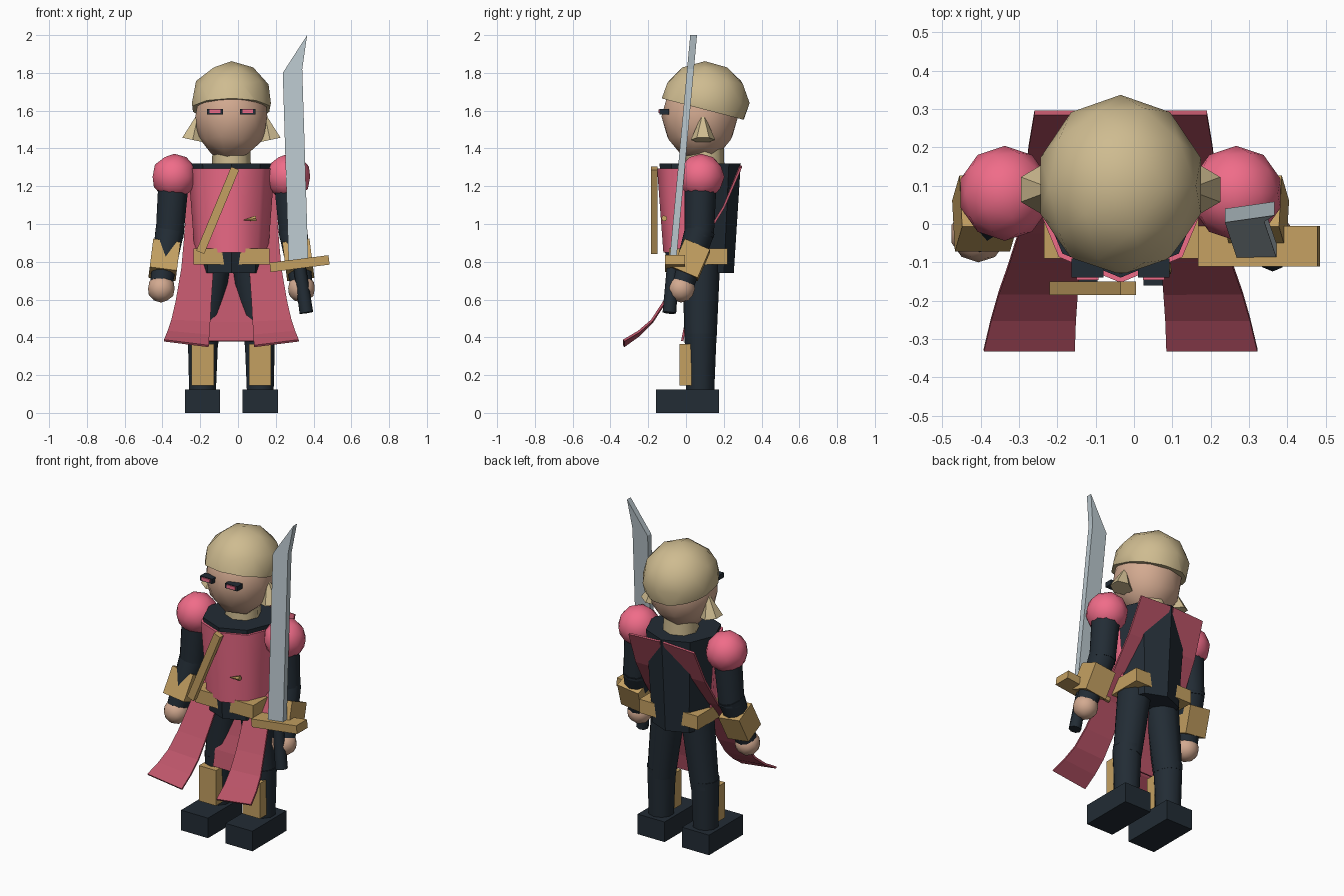
import bpy, bmesh, math
from mathutils import Vector, Matrix

if "Cube" in bpy.data.objects:
    bpy.data.objects.remove(bpy.data.objects["Cube"])

CX = -0.035  # body centre line


def mat(name, r, g, b):
    m = bpy.data.materials.new(name)
    m.diffuse_color = (r, g, b, 1)
    m.use_nodes = True
    m.node_tree.nodes["Principled BSDF"].inputs["Base Color"].default_value = m.diffuse_color
    return m


PINK = mat("pink", .87, .15, .25)
CLOTH = mat("cloth", .50, .09, .14)
DARK = mat("dark", .016, .025, .035)
GOLD = mat("gold", .55, .35, .12)
SKIN = mat("skin", .65, .40, .28)
HAIR = mat("hair", .62, .50, .28)
STEEL = mat("steel", .48, .56, .60)


def finish(name, bm, m, smooth=None):
    bmesh.ops.recalc_face_normals(bm, faces=bm.faces)
    me = bpy.data.meshes.new(name)
    bm.to_mesh(me)
    bm.free()
    ob = bpy.data.objects.new(name, me)
    bpy.context.collection.objects.link(ob)
    me.materials.append(m)
    if smooth:
        bpy.ops.object.select_all(action='DESELECT')
        ob.select_set(True)
        bpy.context.view_layer.objects.active = ob
        bpy.ops.object.shade_smooth_by_angle(angle=math.radians(smooth))
    return ob


def box(name, lo, hi, m):
    lo, hi = Vector(lo), Vector(hi)
    bm = bmesh.new()
    bmesh.ops.create_cube(bm, size=1, matrix=Matrix.Translation((lo + hi) / 2) @ Matrix.Diagonal((*(hi - lo), 1)))
    return finish(name, bm, m)


def along(a, b):
    """Matrix at the middle of a-b with z pointing along it."""
    a, b = Vector(a), Vector(b)
    d = b - a
    y = Vector((0, 1, 0))
    z = d.normalized()
    x = y.cross(z).normalized()
    y = z.cross(x)
    rot = Matrix((x, y, z)).transposed().to_4x4()
    return Matrix.Translation((a + b) / 2) @ rot, d.length


def bar(name, a, b, w, d, m):
    mx, length = along(a, b)
    bm = bmesh.new()
    bmesh.ops.create_cube(bm, size=1, matrix=mx @ Matrix.Diagonal((w, d, length, 1)))
    return finish(name, bm, m)


def limb(name, a, b, r1, r2, m, n=10, smooth=50, front_only=None):
    mx, length = along(a, b)
    bm = bmesh.new()
    bmesh.ops.create_cone(bm, cap_ends=True, segments=n, radius1=r1, radius2=r2, depth=length, matrix=mx)
    if front_only is not None:
        bmesh.ops.bisect_plane(bm, geom=bm.verts[:] + bm.edges[:] + bm.faces[:],
                               plane_co=(0, front_only, 0), plane_no=(0, 1, 0), clear_outer=True)
    return finish(name, bm, m, smooth)


def ball(name, c, r, m, cut=None):
    bm = bmesh.new()
    bmesh.ops.create_icosphere(bm, subdivisions=2, radius=1, matrix=Matrix.Translation(c) @ Matrix.Diagonal((*r, 1)))
    if cut:
        bmesh.ops.bisect_plane(bm, geom=bm.verts[:] + bm.edges[:] + bm.faces[:],
                               plane_co=cut[0], plane_no=cut[1], clear_inner=True)
        bmesh.ops.holes_fill(bm, edges=[e for e in bm.edges if e.is_boundary])
    return finish(name, bm, m, 60)


def ribbon(name, rows, m):
    """Cloth sheet; each row is (x_left, x_right, y, z_left, z_right)."""
    bm = bmesh.new()
    prev = None
    for xa, xb, y, za, zb in rows:
        cur = bm.verts.new((xa, y, za)), bm.verts.new((xb, y, zb))
        if prev:
            bm.faces.new((prev[0], prev[1], cur[1], cur[0]))
        prev = cur
    ob = finish(name, bm, m)
    mod = ob.modifiers.new("thickness", 'SOLIDIFY')
    mod.thickness = .012
    mod.offset = 0
    return ob


# torso, chest plate, belt, strap
limb("torso", (CX, .075, .74), (CX, .075, 1.32), .178, .215, DARK, 8, 30)
limb("chest_plate", (CX, .075, .85), (CX, .075, 1.295), .195, .228, PINK, 8, 50, front_only=.09)
box("belt", (-.235, -.09, .785), (.168, .22, .87), GOLD)
bar("chest_strap", (-.2, -.168, .85), (-.015, -.168, 1.295), .045, .035, GOLD)
limb("chest_badge", (.03, -.12, 1.02), (.095, -.115, 1.03), .002, .016, GOLD, 6)

# head, hair and neck
limb("neck", (CX, .1, 1.25), (CX, .1, 1.4), .105, .1, HAIR, 8)
ball("head", (CX, .073, 1.57), (.2, .203, .235), SKIN)
ball("hair", (CX, .1, 1.64), (.22, .237, .222), HAIR, cut=((CX, -.13, 1.665), (0, .26, 1)))

for s, side in ((-1, "left"), (1, "right")):
    def p(dx, y, z):
        return (CX + s * dx, y, z)

    def sbox(name, x0, x1, y0, y1, z0, z1, m):
        a, b = sorted((CX + s * x0, CX + s * x1))
        box(f"{name}_{side}", (a, y0, z0), (b, y1, z1), m)

    # eyes and side locks
    sbox("eye_rim", .045, .128, -.14, -.09, 1.58, 1.61, DARK)
    sbox("eye", .058, .115, -.146, -.1, 1.587, 1.606, PINK)
    limb(f"side_lock_{side}", p(.205, .09, 1.445), p(.175, .09, 1.585), .065, .004, HAIR, 6, 20)

    # arms
    ball(f"shoulder_{side}", p(.302, .08, 1.25), (.121, .124, .122), PINK)
    limb(f"upper_arm_{side}", p(.305, .078, 1.24), p(.328, .07, .93), .085, .077, DARK)
    limb(f"forearm_{side}", p(.325, .075, .97), p(.37, -.015, .69), .08, .062, DARK)
    bar(f"bracer_{side}", p(.345, .06, .885), p(.364, -.005, .735), .145, .145, GOLD)
    ball(f"hand_{side}", p(.371, -.026, .658), (.074, .074, .074), SKIN)

    # legs
    limb(f"thigh_{side}", p(.1, .08, .79), p(.15, .077, .37), .1, .084, DARK)
    limb(f"shin_{side}", p(.15, .077, .42), p(.153, .075, .1), .085, .074, DARK)
    sbox("shin_guard", .092, .21, -.035, .03, .145, .365, GOLD)
    sbox("boot", .06, .246, -.16, .175, 0, .125, DARK)

    # coat tail sweeping from the upper back to the lower front
    path = ((.01, .225, .29, 1.31, 1.30), (.03, .24, .2, 1.09, 1.09), (.06, .252, .09, .91, .91),
            (.095, .265, -.02, .755, .765), (.107, .295, -.115, .58, .59), (.112, .318, -.18, .48, .49),
            (.117, .338, -.25, .41, .43), (.12, .357, -.33, .353, .383))
    ribbon(f"coat_tail_{side}", [(CX + s * a, CX + s * b, y, za, zb) for a, b, y, za, zb in path], CLOTH)

# middle cloth panel between the legs
ribbon("middle_cloth", [(CX - .12, CX + .12, y, z, z) for y, z in ((.08, .78), (.03, .58), (0, .48), (-.02, .38))], CLOTH)

# sword
limb("sword_grip", (.362, -.088, .53), (.325, -.068, .78), .036, .033, DARK, 8)
bar("sword_guard", (.17, -.058, .77), (.482, -.058, .81), .05, .105, GOLD)
bm = bmesh.new()
outline = ((.268, .79), (.372, .80), (.34, 1.82), (.366, 2.0), (.237, 1.80))
rings = [[bm.verts.new((x, -.07 + (z - .8) * .092 + o, z)) for x, z in outline] for o in (-.018, .018)]
bm.faces.new(rings[0])
bm.faces.new(rings[1])
for i in range(5):
    j = (i + 1) % 5
    bm.faces.new((rings[0][i], rings[0][j], rings[1][j], rings[1][i]))
finish("sword_blade", bm, STEEL)
